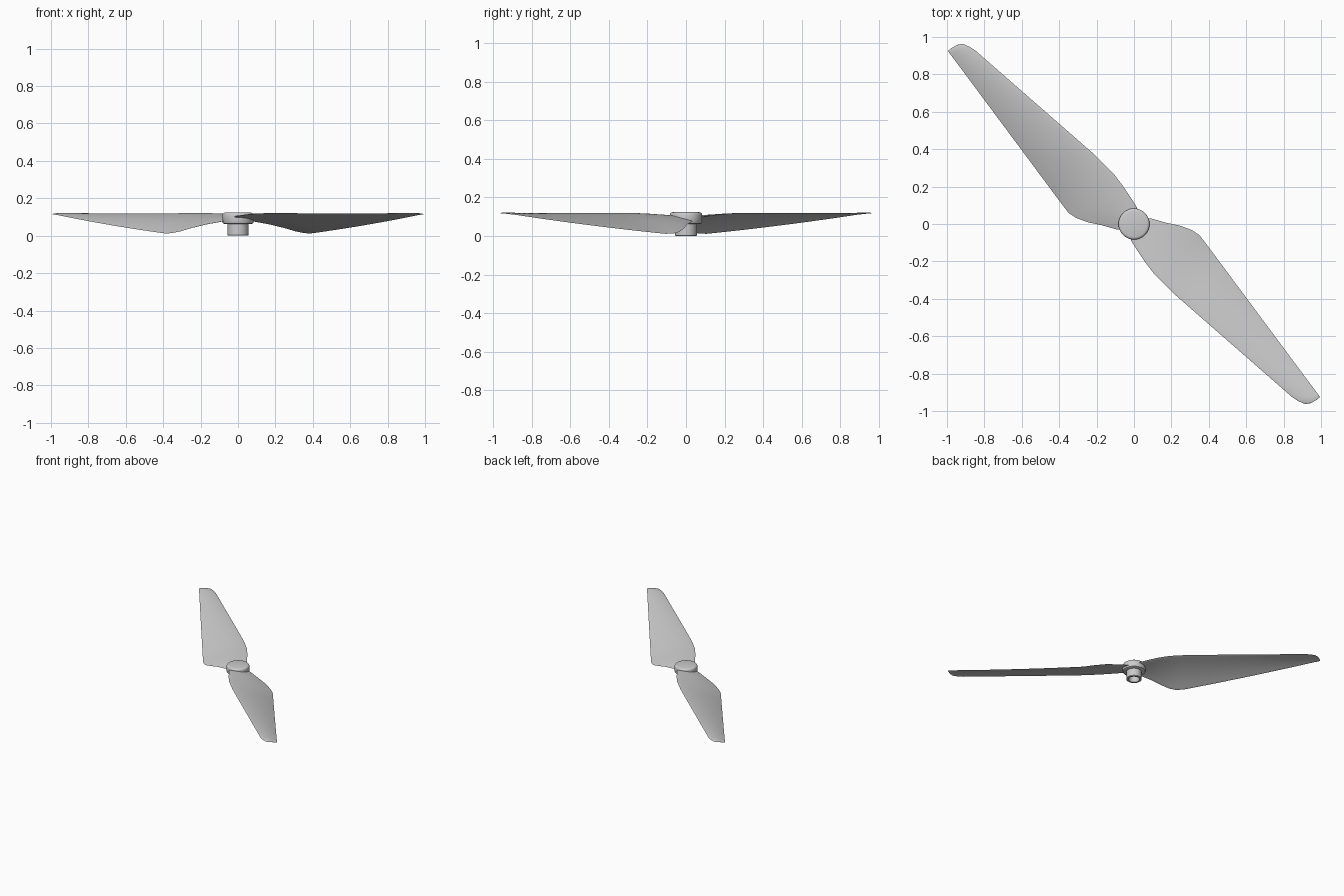
import bpy, bmesh, math
from mathutils import Vector, Matrix

old = bpy.data.objects.get("Cube")
if old:
    bpy.data.objects.remove(old, do_unlink=True)

grey = bpy.data.materials.new("light_grey")
grey.use_nodes = True
grey.diffuse_color = (0.6, 0.6, 0.6, 1)
grey.node_tree.nodes["Principled BSDF"].inputs["Base Color"].default_value = (0.6, 0.6, 0.6, 1)


def finish(name, bm, angle):
    bmesh.ops.recalc_face_normals(bm, faces=bm.faces)
    mesh = bpy.data.meshes.new(name)
    bm.to_mesh(mesh)
    bm.free()
    mesh.materials.append(grey)
    obj = bpy.data.objects.new(name, mesh)
    bpy.context.collection.objects.link(obj)
    bpy.ops.object.select_all(action="DESELECT")
    obj.select_set(True)
    bpy.context.view_layer.objects.active = obj
    bpy.ops.object.shade_smooth_by_angle(angle=math.radians(angle))
    return obj


# Blade stations from root to tip: leading edge point, trailing edge point, thickness
root = [
    ((-.03, -.05, .098), (.05, .03, .085), .028),
    ((-.015, -.09, .102), (.09, .03, .075), .026),
    ((.02, -.145, .109), (.17, .007, .06), .022),
    ((.06, -.205, .115), (.25, -.01, .04), .019),
    ((.11, -.27, .119), (.31, -.033, .022), .016),
    ((.16, -.32, .12), (.35, -.06, .014), .015),
    ((.21, -.37, .12), (.385, -.105, .011), .014),
]
outer = ((.845, -.925, .118), (.965, -.885, .11), .007)
tip = [
    ((.88, -.948, .118), (.985, -.911, .113), .006),
    ((.915, -.963, .118), (.995, -.925, .115), .005),
    ((.945, -.958, .118), (.98, -.938, .116), .003),
]


def between(a, b, t):
    """Straight run of stations, with the trailing edge sagging a little."""
    lead = Vector(a[0]).lerp(Vector(b[0]), t)
    trail = Vector(a[1]).lerp(Vector(b[1]), t)
    trail.z -= .02 * t * (1 - t)
    return lead, trail, a[2] + (b[2] - a[2]) * t


stations = root + [between(root[-1], outer, i / 10) for i in range(1, 11)] + tip
STEPS = 12


def section(lead, trail, thick):
    """Closed, cambered aerofoil loop from trailing edge over the top and back below."""
    lead, trail = Vector(lead), Vector(trail)
    chord = (trail - lead).length
    loop = []
    for k in range(2 * STEPS):
        s = (1 + math.cos(math.pi * k / STEPS)) / 2
        side = 1 if k <= STEPS else -1
        half = thick * (1.3 * math.sqrt(s) * (1 - s) + .06 * s)
        p = lead.lerp(trail, s)
        p.z += .17 * chord * s * (1 - s) + side * half / 2
        loop.append(p)
    return loop


def blade(name, turn):
    bm = bmesh.new()
    rings = [[bm.verts.new(p) for p in section(*st)] for st in stations]
    n = 2 * STEPS
    for a, b in zip(rings, rings[1:]):
        for k in range(n):
            bm.faces.new((a[k], a[(k + 1) % n], b[(k + 1) % n], b[k]))
    bm.faces.new(rings[0])
    bm.faces.new(rings[-1])
    bm.transform(Matrix.Rotation(turn, 4, "Z"))
    return finish(name, bm, 50)


def lathe(name, profile, sides=64):
    """Turned part; the profile starts and ends on the axis."""
    bm = bmesh.new()
    verts = [bm.verts.new((r, 0, z)) for r, z in profile]
    edges = [bm.edges.new(pair) for pair in zip(verts, verts[1:])]
    bmesh.ops.spin(bm, geom=verts + edges, cent=(0, 0, 0), axis=(0, 0, 1),
                   angle=math.tau, steps=sides)
    bmesh.ops.remove_doubles(bm, verts=bm.verts, dist=1e-5)
    return finish(name, bm, 35)


blade("left_blade", 0)
blade("right_blade", math.pi)

# Hub cap with a softened rim and a stepped underside
lathe("hub_cap", [(0, .124), (.068, .124), (.076, .122), (.081, .118), (.083, .112),
                  (.083, .072), (.08, .066), (.072, .062), (0, .062)])

# Hollow shaft collar open at the bottom
lathe("shaft_collar", [(0, .064), (.056, .064), (.056, .003), (.053, 0),
                       (.04, 0), (.038, .003), (.038, .05), (0, .05)])
